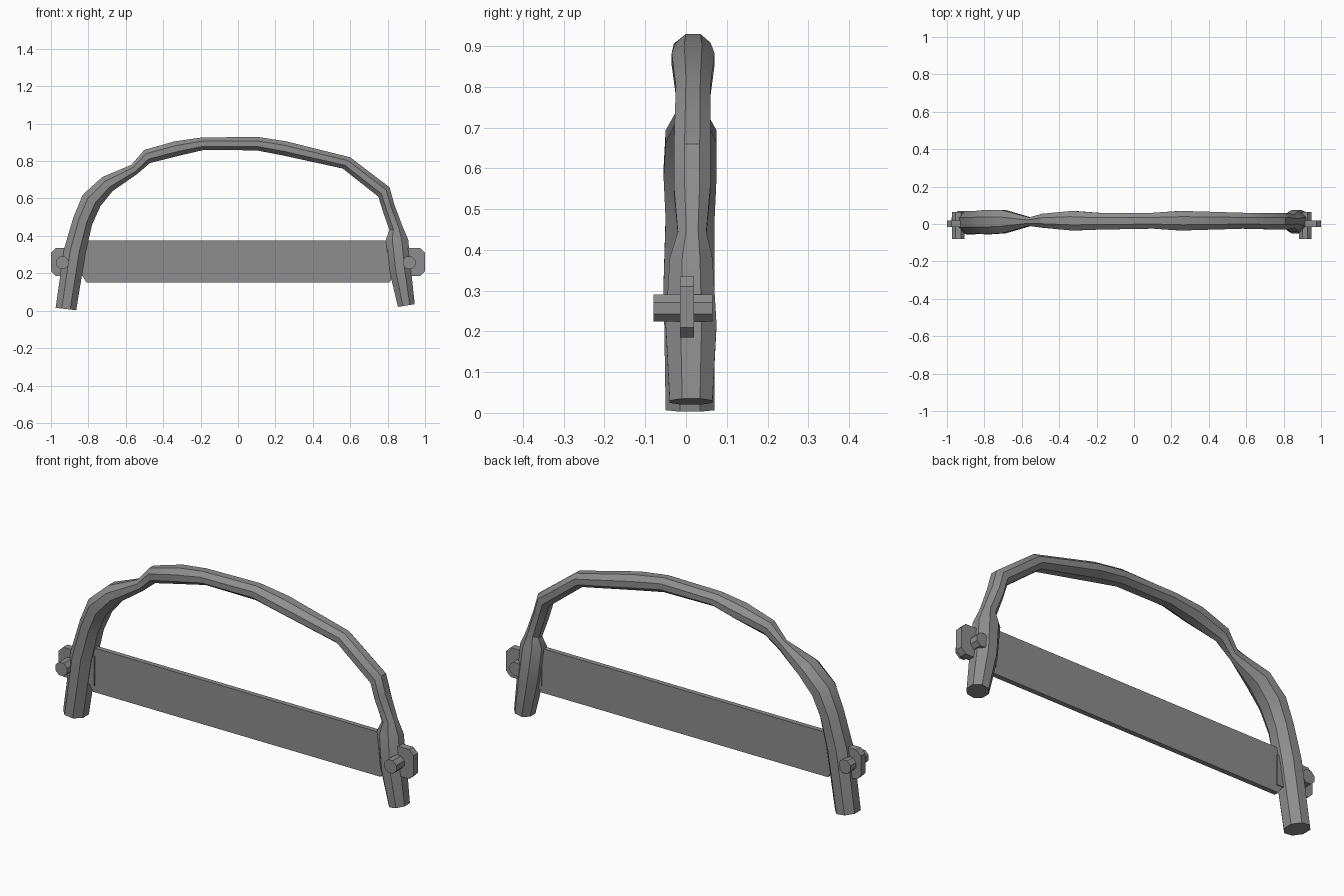
import bpy
import bmesh
import math
from mathutils import Vector

cube = bpy.data.objects.get("Cube")
if cube:
    bpy.data.objects.remove(cube, do_unlink=True)

# One plain grey for everything
GREY = (0.27, 0.27, 0.27, 1)
grey = bpy.data.materials.new("plain grey")
grey.use_nodes = True
grey.diffuse_color = GREY
grey.node_tree.nodes["Principled BSDF"].inputs["Base Color"].default_value = GREY


def finish(name, bm, smooth_angle=None):
    """Turn a bmesh into a named object with the grey material."""
    bmesh.ops.recalc_face_normals(bm, faces=bm.faces[:])
    mesh = bpy.data.meshes.new(name)
    bm.to_mesh(mesh)
    bm.free()
    mesh.materials.append(grey)
    obj = bpy.data.objects.new(name, mesh)
    bpy.context.collection.objects.link(obj)
    if smooth_angle:
        bpy.ops.object.select_all(action='DESELECT')
        obj.select_set(True)
        bpy.context.view_layer.objects.active = obj
        bpy.ops.object.shade_smooth_by_angle(angle=math.radians(smooth_angle))
    return obj


def sweep(name, sections, sides=8):
    """Skin eight-sided rings, each given by outer point, inner point and y range."""
    bm = bmesh.new()
    rings = []
    fit = 1 / math.cos(math.pi / sides)
    for ox, oz, ix, iz, y_low, y_high in sections:
        outer, inner = Vector((ox, 0, oz)), Vector((ix, 0, iz))
        middle = (outer + inner) / 2 + Vector((0, (y_low + y_high) / 2, 0))
        across = (outer - inner) / 2 * fit
        depth = Vector((0, (y_high - y_low) / 2 * fit, 0))
        ring = []
        for k in range(sides):
            angle = math.tau * (k + 0.5) / sides
            ring.append(bm.verts.new(middle + across * math.cos(angle) + depth * math.sin(angle)))
        rings.append(ring)
    for low, high in zip(rings, rings[1:]):
        for k in range(sides):
            n = (k + 1) % sides
            bm.faces.new((low[k], low[n], high[n], high[k]))
    bm.faces.new(rings[0])
    bm.faces.new(rings[-1])
    return finish(name, bm, 30)


def plate(name, outline, y_low, y_high):
    """Extrude an x-z outline through a range of y."""
    bm = bmesh.new()
    face = bm.faces.new([bm.verts.new((x, y_low, z)) for x, z in outline])
    moved = bmesh.ops.extrude_face_region(bm, geom=[face])["geom"]
    verts = [v for v in moved if isinstance(v, bmesh.types.BMVert)]
    bmesh.ops.translate(bm, verts=verts, vec=(0, y_high - y_low, 0))
    return finish(name, bm)


# Knobbly branch bent into a bow, from the right foot to the left foot
sweep("bow_handle", [
    (-.975, .015, -.865, .003, -.05, .07),
    (-.93, .33, -.815, .31, -.055, .07),
    (-.88, .5, -.78, .46, -.05, .07),
    (-.83, .62, -.735, .56, -.055, .075),
    (-.725, .715, -.67, .64, -.05, .075),
    (-.57, .78, -.54, .73, -.01, .035),
    (-.5, .86, -.47, .79, -.02, .055),
    (-.34, .905, -.31, .83, -.035, .07),
    (-.2, .925, -.18, .86, -.03, .06),
    (.1, .93, .1, .857, -.025, .06),
    (.26, .905, .24, .83, -.035, .07),
    (.6, .82, .56, .76, -.025, .06),
    (.81, .66, .75, .61, -.03, .06),
    (.835, .57, .775, .53, -.03, .06),
    (.88, .45, .81, .43, -.02, .05),
    (.91, .38, .79, .38, -.04, .065),
    (.925, .22, .81, .21, -.05, .075),
    (.945, .035, .855, .02, -.04, .065),
])

# Long flat blade with clipped lower corners
plate("blade", [(-.81, .15), (.81, .15), (.84, .2), (.84, .375),
                (-.84, .375), (-.84, .2)], -.01, .015)

# Tab through each foot of the bow, and the peg that locks it
CLIP = .025
for side, label, peg_x in ((-1, "right", -.94), (1, "left", .915)):
    plate(label + "_tab", [
        (side * .8, .185), (side * (1 - CLIP), .185), (side, .185 + CLIP),
        (side, .335 - CLIP), (side * (1 - CLIP), .335), (side * .8, .335),
    ], -.015, .02)
    points = []
    for k in range(8):
        angle = math.tau * (k + 0.5) / 8
        points.append((peg_x + .036 * math.cos(angle), .257 + .036 * math.sin(angle)))
    plate(label + "_peg", points, -.08, .065)
